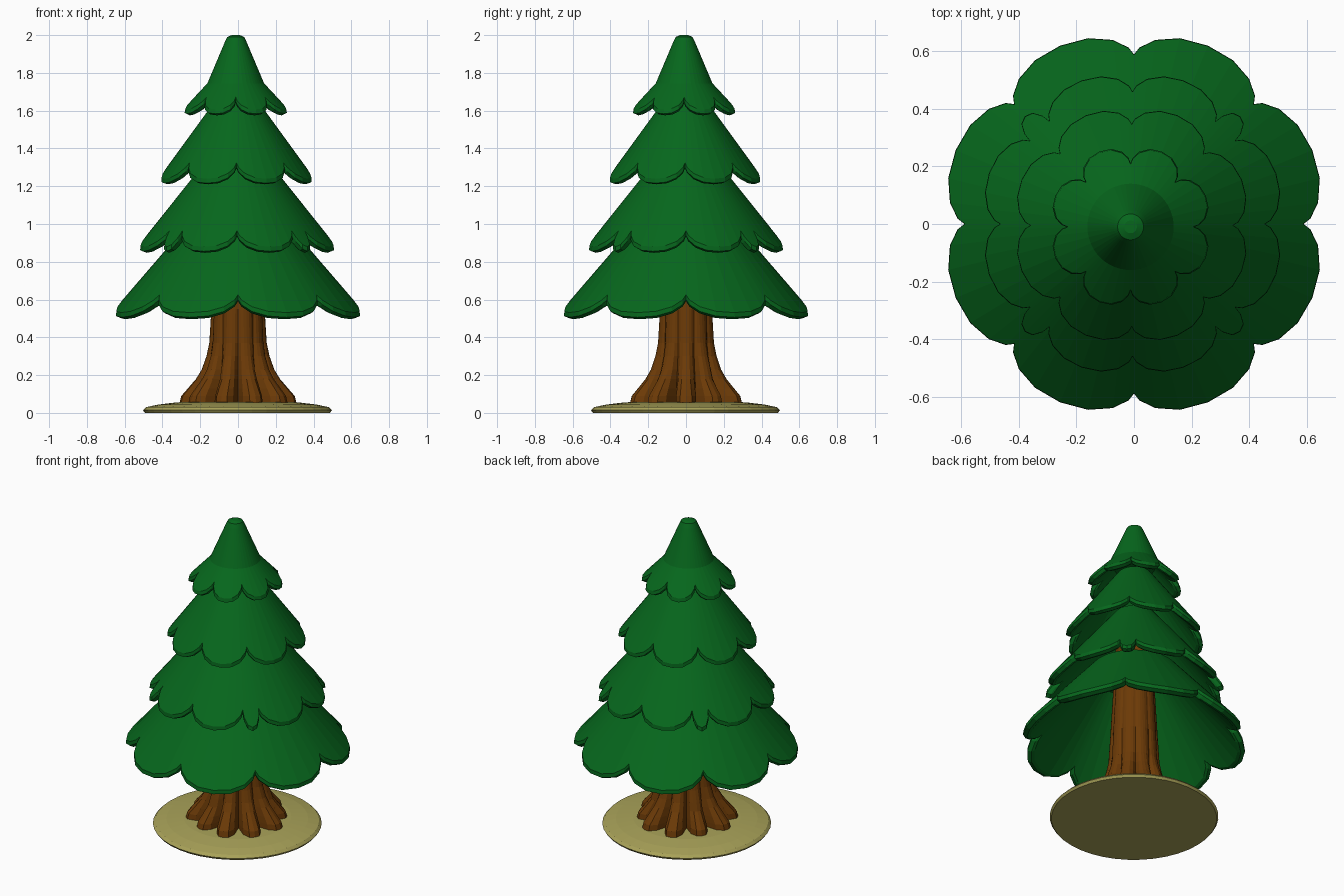
import bpy, bmesh, math
from mathutils import Vector

if "Cube" in bpy.data.objects:
    bpy.data.objects.remove(bpy.data.objects["Cube"])


def material(name, rgb):
    m = bpy.data.materials.new(name)
    m.diffuse_color = (*rgb, 1)
    m.use_nodes = True
    m.node_tree.nodes["Principled BSDF"].inputs["Base Color"].default_value = m.diffuse_color
    return m


GREEN = material("pine green", (0.002, 0.136, 0.012))
BROWN = material("bark brown", (0.148, 0.042, 0.002))
KHAKI = material("dry grass", (0.4, 0.365, 0.1))


def loft(name, rings, mat):
    """Skin a list of equal rings and cap both ends."""
    bm = bmesh.new()
    vr = [[bm.verts.new(p) for p in ring] for ring in rings]
    n = len(vr[0])
    for a, b in zip(vr, vr[1:]):
        for i in range(n):
            j = (i + 1) % n
            bm.faces.new((a[i], a[j], b[j], b[i]))
    bm.faces.new(vr[0][::-1])
    bm.faces.new(vr[-1])
    bmesh.ops.recalc_face_normals(bm, faces=bm.faces)
    me = bpy.data.meshes.new(name)
    bm.to_mesh(me)
    bm.free()
    me.materials.append(mat)
    ob = bpy.data.objects.new(name, me)
    bpy.context.collection.objects.link(ob)
    return ob


def polar(r, a, z, cx=0.0, cy=0.0):
    return Vector((cx + r * math.cos(a), cy + r * math.sin(a), z))


# Needle tiers: hollow skirts whose hem is cut into scallops
def tier(name, profile, notch, thick, cx, cy, bounds):
    (r0, z0), (r1, z1) = profile[0], profile[1]
    samples = []
    for a, b in zip(bounds, bounds[1:]):
        steps = 6 if b - a < 20 else 8
        for i in range(steps):
            u = -math.cos(math.pi * i / steps)           # denser near notches
            drop = max(0, 1 - abs(u) ** 2.4) ** 0.7
            samples.append((math.radians(a + (b - a) * (u + 1) / 2), 1 - drop))
    length = math.hypot(r1 - r0, z1 - z0)
    nr, nz = -(z1 - z0) / length, -(r0 - r1) / length    # inward normal

    def hem(off_n, off):
        ring = []
        for a, k in samples:
            t = (notch * k + off) / length               # distance up the slope
            ring.append(polar(r0 + (r1 - r0) * t + nr * off_n, a,
                              z0 + (z1 - z0) * t + nz * off_n, cx, cy))
        return ring

    def level(r, z):
        return [polar(r, a, z, cx, cy) for a, _ in samples]

    rings = [level(max(0.02, r1 + nr * thick), z1 + nz * thick),
             hem(thick, 0.018), hem(thick * 0.8, 0), hem(thick * 0.3, -0.008), hem(0, 0.012)]
    rings += [level(r, z) for r, z in profile[1:]]
    return loft(name, rings, GREEN)


EIGHT = [45 * i for i in range(9)]
TONGUES = [0]
for q in range(4):                                       # narrow leaves on the diagonals
    TONGUES += [90 * q + 39, 90 * q + 51, 90 * q + 90]

tier("bottom_needles", [(0.677, 0.522), (0.265, 1.0), (0.1, 1.05)],
     0.125, 0.05, 0, 0, EIGHT)
tier("lower_middle_needles", [(0.535, 0.87), (0.12, 1.39)], 0.11, 0.045, -0.005, 0, TONGUES)
tier("upper_middle_needles", [(0.42, 1.23), (0.10, 1.67)], 0.105, 0.042, -0.008, -0.005, EIGHT)
tier("top_needles", [(0.287, 1.598), (0.15, 1.745), (0.057, 1.965), (0.045, 1.99), (0.022, 2.0)],
     0.09, 0.042, -0.012, -0.01, EIGHT)

# Trunk: ribbed column flaring into separate roots
ROOTS, PER = 10, 6
ridge = [0.0, 0.65, 0.95, 1.0, 0.95, 0.65]               # valley, then rounded root back
levels = [(0.045, 0.312, 0.17), (0.09, 0.3, 0.167), (0.13, 0.265, 0.163), (0.18, 0.222, 0.156),
          (0.23, 0.192, 0.148), (0.3, 0.167, 0.14), (0.37, 0.152, 0.137),
          (0.55, 0.141, 0.133), (1.3, 0.1, 0.097)]
rings = []
for z, out, inn in levels:
    ring = []
    for i in range(ROOTS * PER):
        a = 2 * math.pi * i / (ROOTS * PER) - math.pi / ROOTS
        vary = 1 - 0.06 * ((i // PER) % 3 == 1) * (out > 0.2)
        ring.append(polar(inn + (out * vary - inn) * ridge[i % PER], a, z))
    rings.append(ring)
loft("trunk", rings, BROWN)

# Ground disc
disc = [(0.49, 0.0), (0.5, 0.014), (0.485, 0.03), (0.42, 0.044), (0.32, 0.056), (0.12, 0.06)]
loft("ground_disc", [[polar(r, 2 * math.pi * i / 40, z, -0.003, -0.003) for i in range(40)]
                     for r, z in disc], KHAKI)
